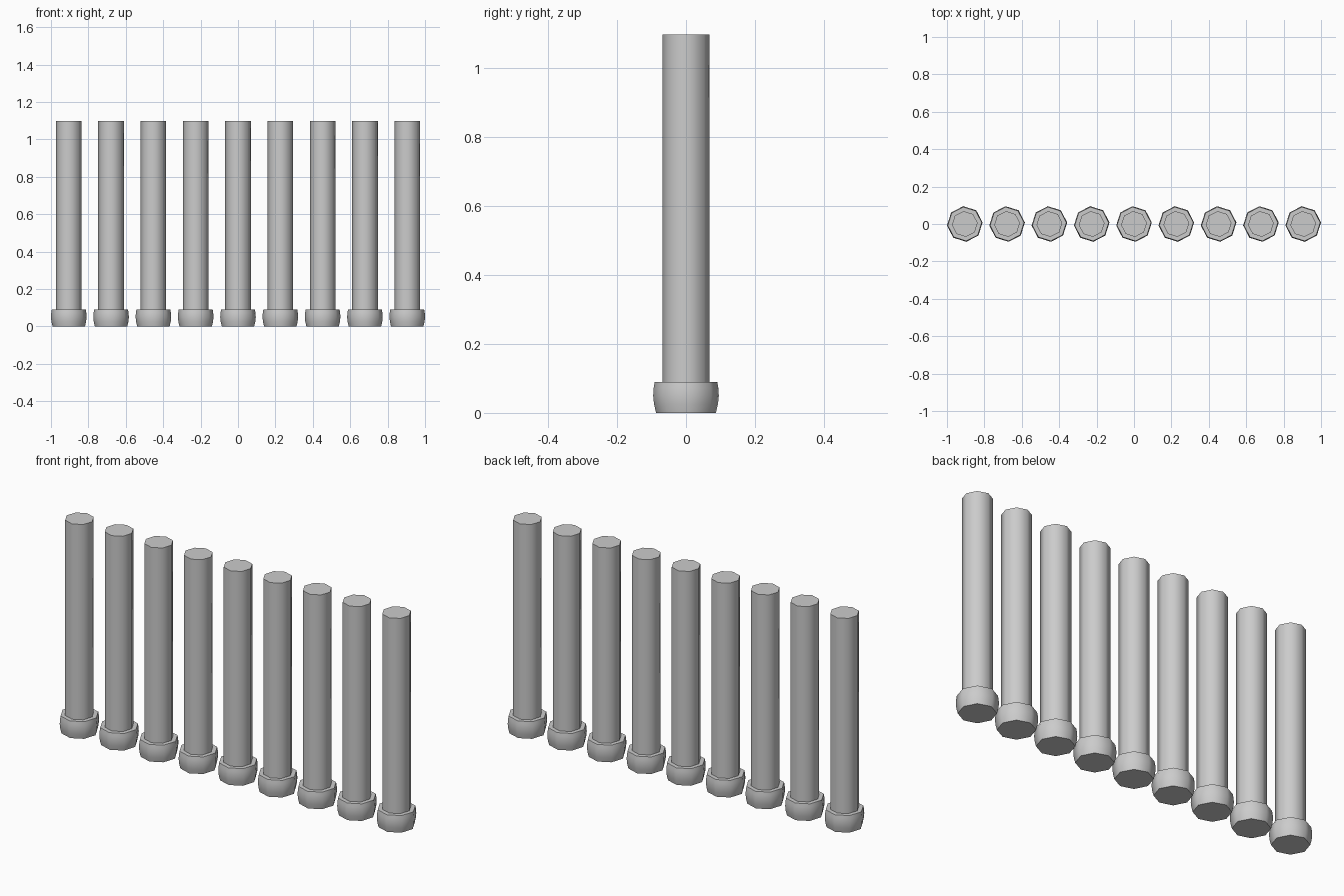
import bpy, bmesh, math

if "Cube" in bpy.data.objects:
    bpy.data.objects.remove(bpy.data.objects["Cube"])

SIDES = 8
TURN = math.radians(5)


def lathe(name, profile, x):
    """Closed eight-sided solid from (radius, z) rings, bottom to top."""
    bm = bmesh.new()
    rings = []
    for r, z in profile:
        rings.append([bm.verts.new((r * math.cos(TURN + 2 * math.pi * i / SIDES),
                                    r * math.sin(TURN + 2 * math.pi * i / SIDES), z))
                      for i in range(SIDES)])
    for a, b in zip(rings, rings[1:]):
        for i in range(SIDES):
            j = (i + 1) % SIDES
            bm.faces.new((a[i], a[j], b[j], b[i]))
    bm.faces.new(rings[0][::-1])
    bm.faces.new(rings[-1])
    me = bpy.data.meshes.new(name)
    bm.to_mesh(me)
    bm.free()
    ob = bpy.data.objects.new(name, me)
    ob.location.x = x
    bpy.context.collection.objects.link(ob)
    bpy.ops.object.select_all(action='DESELECT')
    ob.select_set(True)
    bpy.context.view_layer.objects.active = ob
    bpy.ops.object.shade_smooth_by_angle(angle=math.radians(50))
    return ob


# Row of nine posts, each a bulging collar and a tall shaft
for n in range(9):
    x = (n - 4) * 0.2262
    lathe(f"collar_{n + 1}", [(0.087, 0), (0.093, 0.025), (0.0955, 0.05),
                              (0.094, 0.072), (0.091, 0.09)], x)
    lathe(f"shaft_{n + 1}", [(0.069, 0.06), (0.069, 1.097)], x)
